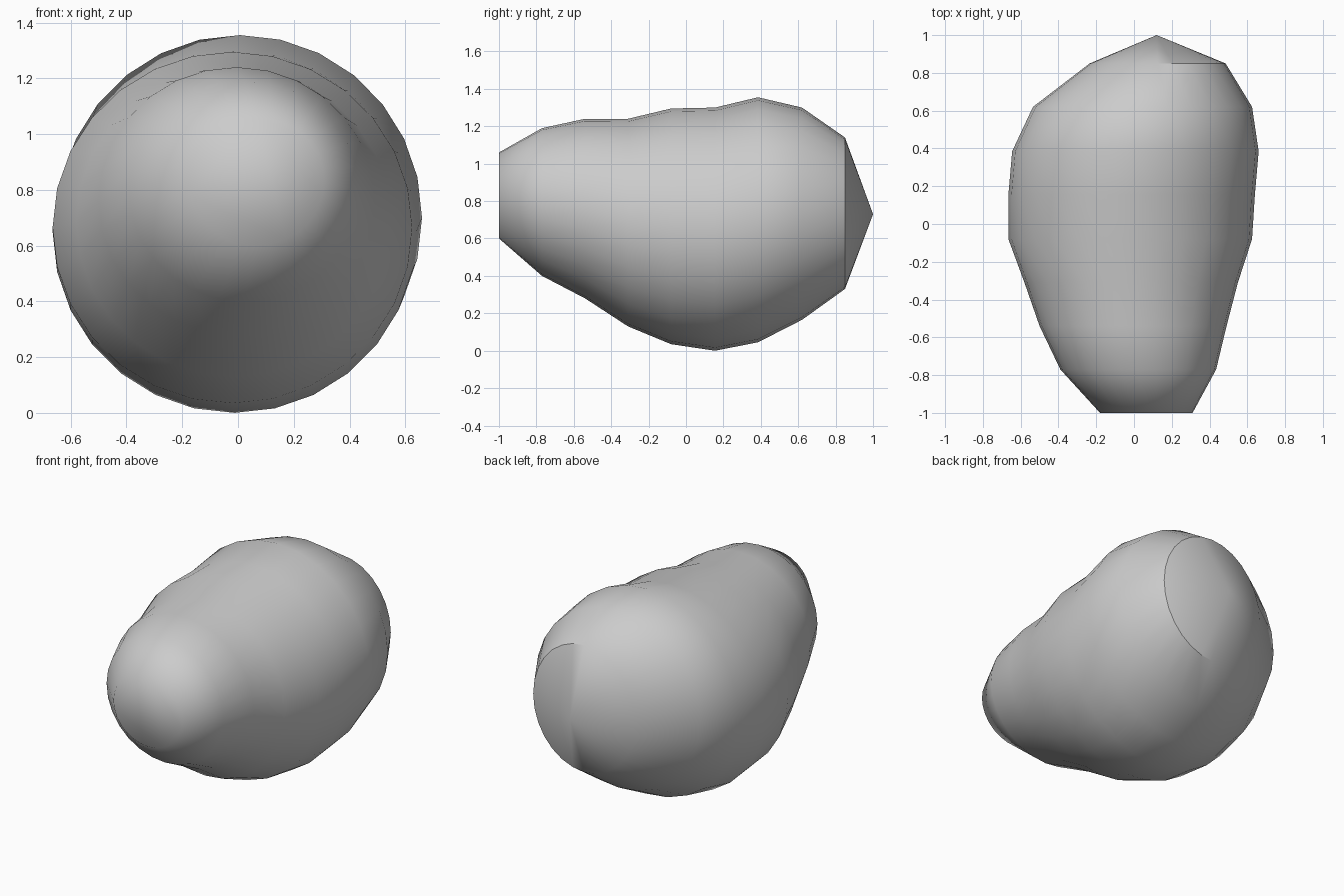
import bpy, bmesh
from math import sin, cos, pi

if "Cube" in bpy.data.objects:
    bpy.data.objects.remove(bpy.data.objects["Cube"])

SIDES = 28

# Cross-sections: y, x min, x max, z min, z max
SECTIONS = [
    (-1.00, -0.18, 0.31, 0.60, 1.06),
    (-0.77, -0.39, 0.435, 0.40, 1.19),
    (-0.54, -0.50, 0.49, 0.28, 1.24),
    (-0.31, -0.58, 0.55, 0.13, 1.24),
    (-0.08, -0.665, 0.625, 0.035, 1.295),
    (0.155, -0.665, 0.64, 0.00, 1.30),
    (0.385, -0.645, 0.66, 0.045, 1.355),
    (0.62, -0.535, 0.625, 0.165, 1.30),
    (0.85, -0.235, 0.485, 0.33, 1.14),
]


def section_ring(bm, y, x0, x1, z0, z1):
    """Elliptical ring fitted to the given extents."""
    cx, cz, rx, rz = (x0 + x1) / 2, (z0 + z1) / 2, (x1 - x0) / 2, (z1 - z0) / 2
    return [bm.verts.new((cx + rx * cos(2 * pi * i / SIDES), y,
                          cz + rz * sin(2 * pi * i / SIDES)))
            for i in range(SIDES)]


bm = bmesh.new()
rings = [section_ring(bm, *s) for s in SECTIONS]

# Lofted body
for a, b in zip(rings, rings[1:]):
    for i in range(SIDES):
        j = (i + 1) % SIDES
        bm.faces.new((a[i], a[j], b[j], b[i]))

# Flat front end and pointed back end
bm.faces.new(rings[0])
apex = bm.verts.new((0.12, 1.0, 0.73))
for i in range(SIDES):
    bm.faces.new((rings[-1][i], rings[-1][(i + 1) % SIDES], apex))

bmesh.ops.recalc_face_normals(bm, faces=bm.faces)
for f in bm.faces:
    f.smooth = True

# Crease on the right half of the back rim
rim = set(rings[-1])
for e in bm.edges:
    if all(v in rim and v.co.x > 0.1 for v in e.verts):
        e.smooth = False

mesh = bpy.data.meshes.new("boulder")
bm.to_mesh(mesh)
bm.free()
boulder = bpy.data.objects.new("boulder", mesh)
bpy.context.collection.objects.link(boulder)
